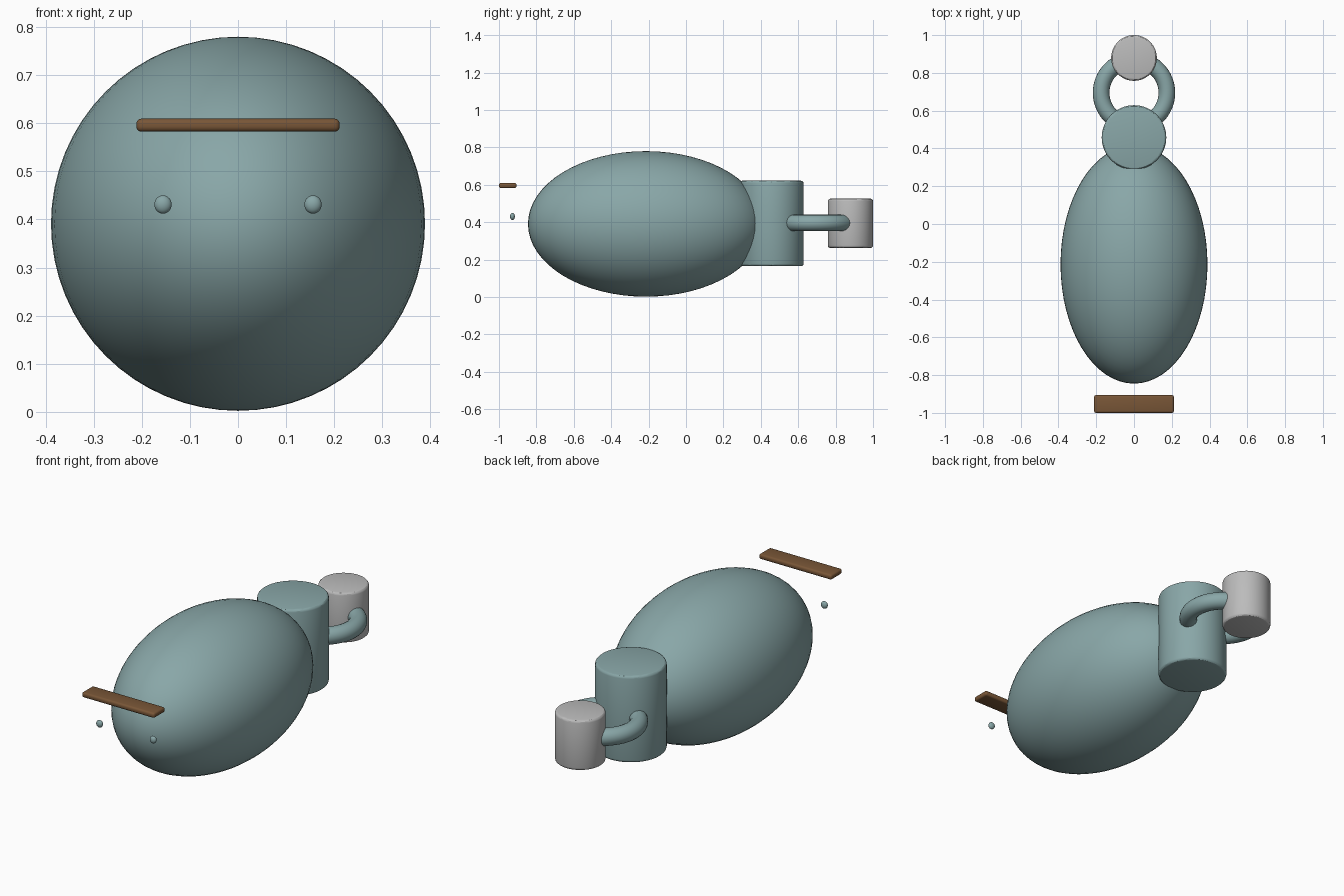
import bpy

if "Cube" in bpy.data.objects:
    bpy.data.objects.remove(bpy.data.objects["Cube"])


def material(name, rgb):
    m = bpy.data.materials.new(name)
    m.diffuse_color = (*rgb, 1.0)
    m.use_nodes = True
    m.node_tree.nodes["Principled BSDF"].inputs["Base Color"].default_value = m.diffuse_color
    return m


teal = material("dull teal", (0.25, 0.385, 0.39))
grey = material("light grey", (0.50, 0.50, 0.50))
brown = material("wood brown", (0.19, 0.093, 0.038))


def finish(name, mat, bevel=0.0, scale=None):
    """Name, colour, scale, bevel and shade the active object."""
    ob = bpy.context.object
    ob.name = name
    ob.data.materials.append(mat)
    if scale:
        ob.scale = scale
        bpy.ops.object.transform_apply(location=False, rotation=False, scale=True)
    if bevel:
        mod = ob.modifiers.new("rounded edges", "BEVEL")
        mod.width = bevel
        mod.segments = 3
        mod.limit_method = "ANGLE"
        bpy.ops.object.modifier_apply(modifier=mod.name)
    bpy.ops.object.shade_smooth_by_angle()
    return ob


def ellipsoid(name, loc, radii, mat, seg=64):
    bpy.ops.mesh.primitive_uv_sphere_add(segments=seg, ring_count=seg // 2, radius=1, location=loc)
    return finish(name, mat, scale=radii)


def drum(name, y, radius, z0, z1, mat):
    bpy.ops.mesh.primitive_cylinder_add(vertices=64, radius=radius, depth=z1 - z0,
                                        location=(0, y, (z0 + z1) / 2))
    return finish(name, mat, bevel=0.014)


# Long egg-shaped body
ellipsoid("body", (0, -0.214, 0.391), (0.389, 0.631, 0.389), teal)

# Upright drums behind the body
drum("rear_drum", 0.458, 0.171, 0.165, 0.622, teal)
drum("end_drum", 0.879, 0.121, 0.262, 0.526, grey)

# Flat ring joining the two drums
bpy.ops.mesh.primitive_torus_add(major_segments=64, minor_segments=20, major_radius=0.174,
                                 minor_radius=0.044, location=(0, 0.695, 0.396))
finish("ring", teal)

# Small beads in front of the body
for side, name in ((-1, "left_bead"), (1, "right_bead")):
    ellipsoid(name, (side * 0.156, -0.928, 0.431), (0.018, 0.013, 0.019), teal, seg=32)

# Thin plank above the beads
bpy.ops.mesh.primitive_cube_add(size=1, location=(0, -0.953, 0.596))
finish("plank", brown, bevel=0.010, scale=(0.423, 0.094, 0.027))
